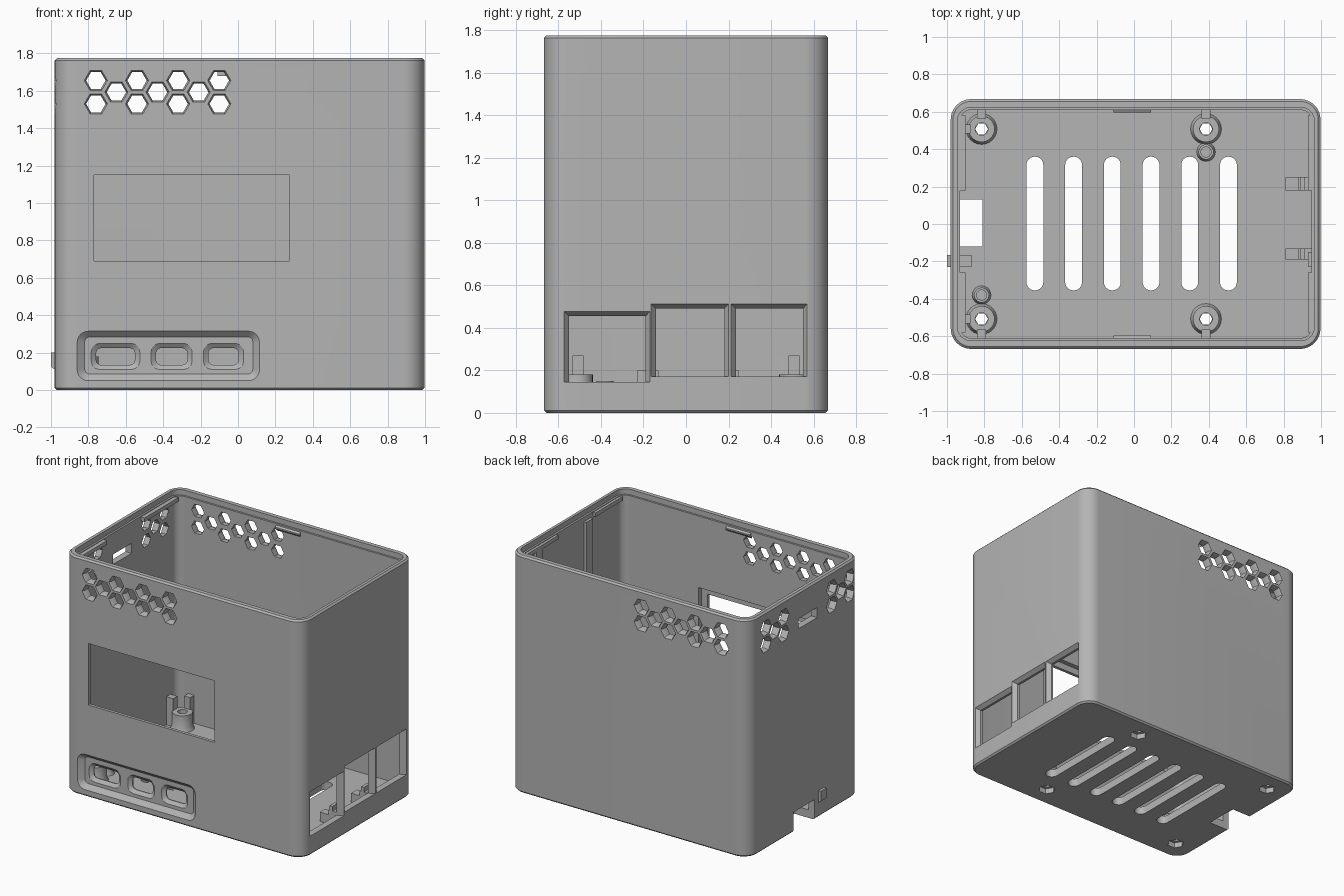
import bpy, bmesh, math
from mathutils import Vector

cube = bpy.data.objects.get("Cube")
if cube:
    bpy.data.objects.remove(cube, do_unlink=True)

grey = bpy.data.materials.new("grey_plastic")
grey.use_nodes = True
colour = (0.46, 0.46, 0.46, 1)
grey.diffuse_color = colour
grey.node_tree.nodes["Principled BSDF"].inputs["Base Color"].default_value = colour

PLACE = {"x": lambda a, b, t: Vector((t, a, b)),
         "y": lambda a, b, t: Vector((a, t, b)),
         "z": lambda a, b, t: Vector((a, b, t))}


def rrect(a0, a1, b0, b1, r=0.0, n=6):
    """Rounded rectangle outline; n=1 gives cut corners."""
    if r <= 0:
        return [(a0, b0), (a1, b0), (a1, b1), (a0, b1)]
    pts = []
    corners = [(a1 - r, b1 - r), (a0 + r, b1 - r), (a0 + r, b0 + r), (a1 - r, b0 + r)]
    for k, (ca, cb) in enumerate(corners):
        for i in range(n + 1):
            w = math.pi / 2 * (k + i / n)
            pts.append((ca + r * math.cos(w), cb + r * math.sin(w)))
    return pts


def ngon(a, b, r, n):
    return [(a + r * math.cos(2 * math.pi * i / n), b + r * math.sin(2 * math.pi * i / n))
            for i in range(n)]


def loft(bm, axis, sections, ring=False):
    """Skin (outline, position) sections; ring joins last to first, else ends are capped."""
    loops = [[bm.verts.new(PLACE[axis](a, b, t)) for a, b in pts] for pts, t in sections]
    pairs = list(zip(loops, loops[1:])) + ([(loops[-1], loops[0])] if ring else [])
    for lo, hi in pairs:
        for i in range(len(lo)):
            j = (i + 1) % len(lo)
            bm.faces.new((lo[i], lo[j], hi[j], hi[i]))
    if not ring:
        bm.faces.new(loops[0])
        bm.faces.new(loops[-1])


def box(bm, x0, x1, y0, y1, z0, z1):
    loft(bm, "z", [(rrect(x0, x1, y0, y1), z0), (rrect(x0, x1, y0, y1), z1)])


def finish(name, bm, smooth=True):
    bmesh.ops.recalc_face_normals(bm, faces=bm.faces[:])
    mesh = bpy.data.meshes.new(name)
    bm.to_mesh(mesh)
    bm.free()
    ob = bpy.data.objects.new(name, mesh)
    bpy.context.collection.objects.link(ob)
    mesh.materials.append(grey)
    if smooth:
        shade(ob)
    return ob


def shade(ob):
    bpy.ops.object.select_all(action="DESELECT")
    ob.select_set(True)
    bpy.context.view_layer.objects.active = ob
    bpy.ops.object.shade_smooth_by_angle(angle=math.radians(30))


def cut(target, bm):
    cutter = finish("cutter", bm, False)
    cutter.hide_render = True
    mod = target.modifiers.new("cut", "BOOLEAN")
    mod.operation, mod.solver, mod.object = "DIFFERENCE", "EXACT", cutter
    bpy.context.view_layer.objects.active = target
    bpy.ops.object.modifier_apply(modifier=mod.name)
    bpy.data.objects.remove(cutter, do_unlink=True)


LEFT, RIGHT, HALF, TOP, FLOOR = -0.98, 0.997, 0.668, 1.775, 0.06
IN_L, IN_R, IN_Y = -0.93, 0.95, 0.61


def outer(inset):
    return rrect(LEFT + inset, RIGHT - inset, -HALF + inset, HALF - inset, 0.11 - inset, 10)


def inner(grow):
    return rrect(IN_L - grow, IN_R + grow, -IN_Y - grow, IN_Y + grow, 0.06 + grow, 10)


# Case shell: solid block, then hollowed with a stepped lid seat
bm = bmesh.new()
loft(bm, "z", [(outer(0.012), 0), (outer(0), 0.012), (outer(0), TOP - 0.012), (outer(0.012), TOP)])
shell = finish("case_shell", bm, False)
bm = bmesh.new()
loft(bm, "z", [(inner(0), FLOOR), (inner(0), 1.735), (inner(0.014), 1.735), (inner(0.014), 1.9)])
cut(shell, bm)

# Honeycomb vents, flared at the outside
bm = bmesh.new()
ROWS = (1.53, 1.655)
MID = 1.593


def vent(axis, a, z, side, wall):
    big, small = ngon(a, z, 0.062, 6), ngon(a, z, 0.052, 6)
    loft(bm, axis, [(big, side * (wall + 0.02)), (big, side * wall),
                    (small, side * (wall - 0.02)), (small, side * (wall - 0.1))])


for side in (-1, 1):
    for k in range(7):
        for z in ((MID,) if k % 2 else ROWS):
            vent("y", -0.76 + 0.11 * k, z, side, HALF)
for centre in (0.35, -0.43):
    for k in (-1, 0, 1):
        for z in ROWS if k else (MID,):
            vent("x", centre + 0.106 * k, z, -1, -LEFT)
# Small slot between the side vents, and the card notch through side and floor
box(bm, -1.1, -0.88, -0.15, 0.07, 1.50, 1.575)
box(bm, -1.1, -0.81, -0.12, 0.13, -0.1, 0.15)
# Floor slots
for k in range(6):
    x = -0.53 + 0.207 * k
    out = rrect(x - 0.045, x + 0.045, -0.355, 0.36, 0.044)
    loft(bm, "z", [(out, -0.05), (out, 0.1)])
cut(shell, bm)

# Display window, with a thinned wall behind it
bm = bmesh.new()
box(bm, -0.82, 0.325, -0.645, -0.55, 0.64, 1.20)
cut(shell, bm)
bm = bmesh.new()
box(bm, -0.77, 0.275, -0.75, -0.6, 0.69, 1.15)
# Connector recess on the front
loft(bm, "y", [(rrect(-0.86, 0.115, 0.05, 0.315, 0.06), -0.72),
               (rrect(-0.86, 0.115, 0.05, 0.315, 0.06), -HALF),
               (rrect(-0.82, 0.08, 0.085, 0.285, 0.03), -0.638)])
cut(shell, bm)

# Connector holes in the recess
bm = bmesh.new()
for x0, x1, low in ((-0.785, -0.525, 0.035), (-0.465, -0.245, 0.06), (-0.185, 0.03, 0.06)):
    wide = rrect(x0, x1, 0.11, 0.25, 0.045, 3)
    m = 0.026
    narrow = rrect(x0 + m, x1 - m, 0.134, 0.225, 0.028, 3)
    loft(bm, "y", [(wide, -0.66), (wide, -0.638), (narrow, -0.618), (narrow, -0.55)])
# Socket openings on the side, bevelled at top and sides
for y0, y1, z0, z1 in ((-0.55, -0.19, 0.145, 0.455), (-0.14, 0.18, 0.17, 0.49), (0.235, 0.55, 0.17, 0.49)):
    wide = rrect(y0 - 0.024, y1 + 0.02, z0, z1 + 0.022)
    thin = rrect(y0, y1, z0, z1)
    loft(bm, "x", [(wide, 1.05), (wide, RIGHT), (thin, 0.968), (thin, 0.88)])
# Screw holes with hexagonal nut pockets underneath
POSTS = [(x, y) for x in (-0.815, 0.385) for y in (-0.508, 0.508)]
for x, y in POSTS:
    nut, bore = ngon(x, y, 0.06, 6), ngon(x, y, 0.034, 6)
    loft(bm, "z", [(nut, -0.05), (nut, 0.04), (bore, 0.04), (bore, 0.1)])
cut(shell, bm)
shade(shell)


def tube(bm, x, y, r, hole, z0, z1, foot=0.015):
    loft(bm, "z", [(ngon(x, y, r + foot, 24), z0), (ngon(x, y, r, 24), z0 + 0.03),
                   (ngon(x, y, r, 24), z1), (ngon(x, y, hole, 24), z1),
                   (ngon(x, y, hole, 24), z0)], ring=True)


# Screw posts with upright board guides reaching to the walls
for x, y in POSTS:
    s = 1 if y > 0 else -1
    name = ("left" if x > 0 else "right") + ("_back" if y > 0 else "_front")
    bm = bmesh.new()
    tube(bm, x, y, 0.07, 0.034, FLOOR - 0.005, 0.18)
    ends = sorted((y + s * 0.055, s * (IN_Y + 0.01)))
    box(bm, x - 0.025, x + 0.025, *ends, FLOOR, 0.27)
    if x < 0:
        box(bm, IN_L - 0.01, x - 0.06, y - 0.025, y + 0.025, FLOOR, 0.27)
    finish("screw_post_" + name, bm)

# Small hollow pegs
for name, x, y in (("back", 0.385, 0.385), ("front", -0.815, -0.38)):
    bm = bmesh.new()
    tube(bm, x, y, 0.04, 0.027, FLOOR - 0.005, 0.15, 0.012)
    finish("small_peg_" + name, bm)

# Board clips beside the sockets
for name, y0, y1, s in (("back", 0.18, 0.25, 1), ("front", -0.19, -0.13, -1)):
    bm = bmesh.new()
    box(bm, 0.88, IN_R + 0.01, y0, y1, FLOOR - 0.01, 0.165)
    box(bm, 0.81, 0.90, y0, y1, FLOOR - 0.01, 0.13)
    box(bm, 0.89, 0.915, y0, y1, 0.12, 0.20)
    finish("board_clip_" + name, bm, False)

# Latch beside the card notch, poking out of the side
bm = bmesh.new()
loft(bm, "y", [([(-1.0, 0.125), (-0.98, 0.11), (-0.87, 0.11), (-0.87, 0.2), (-1.0, 0.2)], y)
               for y in (-0.23, -0.165)])
finish("side_latch", bm, False)

# Lid catches under the rim, on all four walls
bm = bmesh.new()
for s in (-1, 1):
    loft(bm, "x", [([(s * 0.62, 1.73), (s * 0.595, 1.715), (s * 0.595, 1.705), (s * 0.62, 1.68)], x)
                   for x in (-0.11, 0.09)])
for y0, y1 in ((0.18, 0.58), (-0.58, -0.26)):
    box(bm, IN_L - 0.01, -0.90, y0, y1, 1.70, 1.73)
    box(bm, 0.93, IN_R + 0.01, y0, y1, 1.70, 1.73)
finish("lid_catches", bm, False)

# Upright ribs inside the socket wall
for name, y in (("front", -0.19), ("back", 0.40)):
    bm = bmesh.new()
    box(bm, 0.93, IN_R + 0.01, y - 0.04, y + 0.04, 0.53, 1.70)
    finish("wall_rib_" + name, bm, False)
